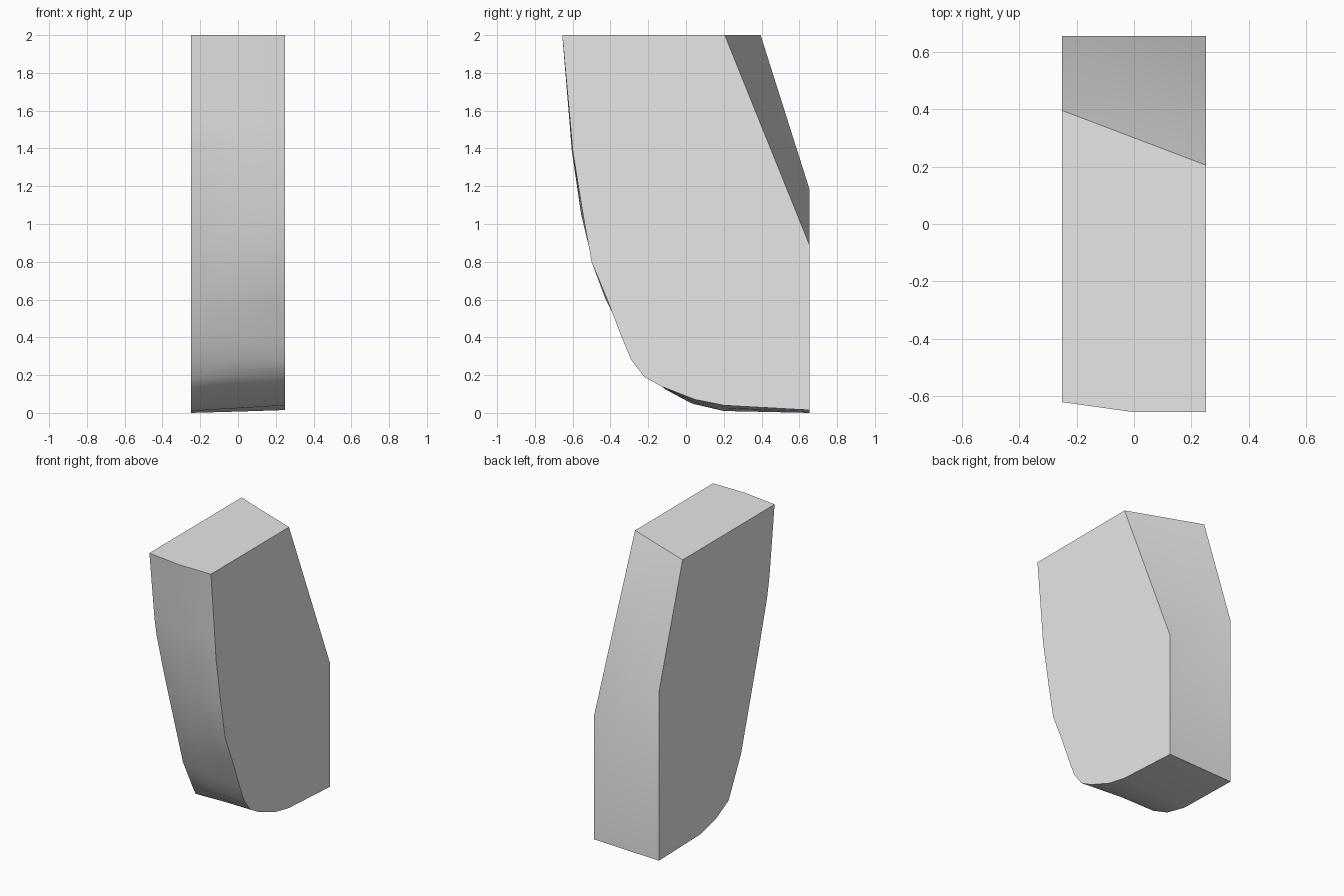
import bpy
import bmesh
import math

cube = bpy.data.objects.get("Cube")
if cube:
    bpy.data.objects.remove(cube, do_unlink=True)

# Side profiles as (y, z), from the back of the base, round the front, to the sloped back
right_edge = [(.655, 0), (.2, .01), (.03, .05), (-.11, .125), (-.14, .18), (-.19, .28),
              (-.25, .4), (-.31, .6), (-.37, .8), (-.445, 1.05), (-.54, 1.39), (-.565, 1.53),
              (-.62, 2), (.395, 2), (.655, 1.18)]
middle = [(.655, .007), (.2, .025), (.035, .06), (-.12, .135), (-.19, .19), (-.265, .28),
          (-.325, .4), (-.425, .6), (-.495, .8), (-.555, 1.05), (-.605, 1.39), (-.616, 1.53),
          (-.655, 2), (.3, 2), (.655, 1.033)]
left_edge = [(.655, .015), (.2, .04), (.05, .07), (-.13, .14), (-.22, .19), (-.29, .28),
             (-.34, .4), (-.417, .6), (-.5, .8), (-.545, 1.05), (-.6, 1.39), (-.612, 1.53),
             (-.655, 2), (.205, 2), (.655, .885)]

# Loft the block through the three profiles and cap its flat sides
bm = bmesh.new()
rings = [[bm.verts.new((x, y, z)) for y, z in profile]
         for x, profile in ((-.25, right_edge), (0, middle), (.25, left_edge))]
for a, b in zip(rings, rings[1:]):
    for i in range(len(a)):
        j = (i + 1) % len(a)
        bm.faces.new((a[i], a[j], b[j], b[i]))
bm.faces.new(rings[0])
bm.faces.new(rings[-1])
bmesh.ops.recalc_face_normals(bm, faces=bm.faces)

mesh = bpy.data.meshes.new("curved_block")
bm.to_mesh(mesh)
bm.free()
block = bpy.data.objects.new("curved_block", mesh)
bpy.context.collection.objects.link(block)

# Plain light grey
grey = bpy.data.materials.new("light_grey")
grey.use_nodes = True
colour = (.8, .8, .8, 1)
grey.diffuse_color = colour
grey.node_tree.nodes["Principled BSDF"].inputs["Base Color"].default_value = colour
mesh.materials.append(grey)

# Soft front and base, crisp side and top edges
bpy.ops.object.select_all(action="DESELECT")
block.select_set(True)
bpy.context.view_layer.objects.active = block
bpy.ops.object.shade_smooth_by_angle(angle=math.radians(50))
